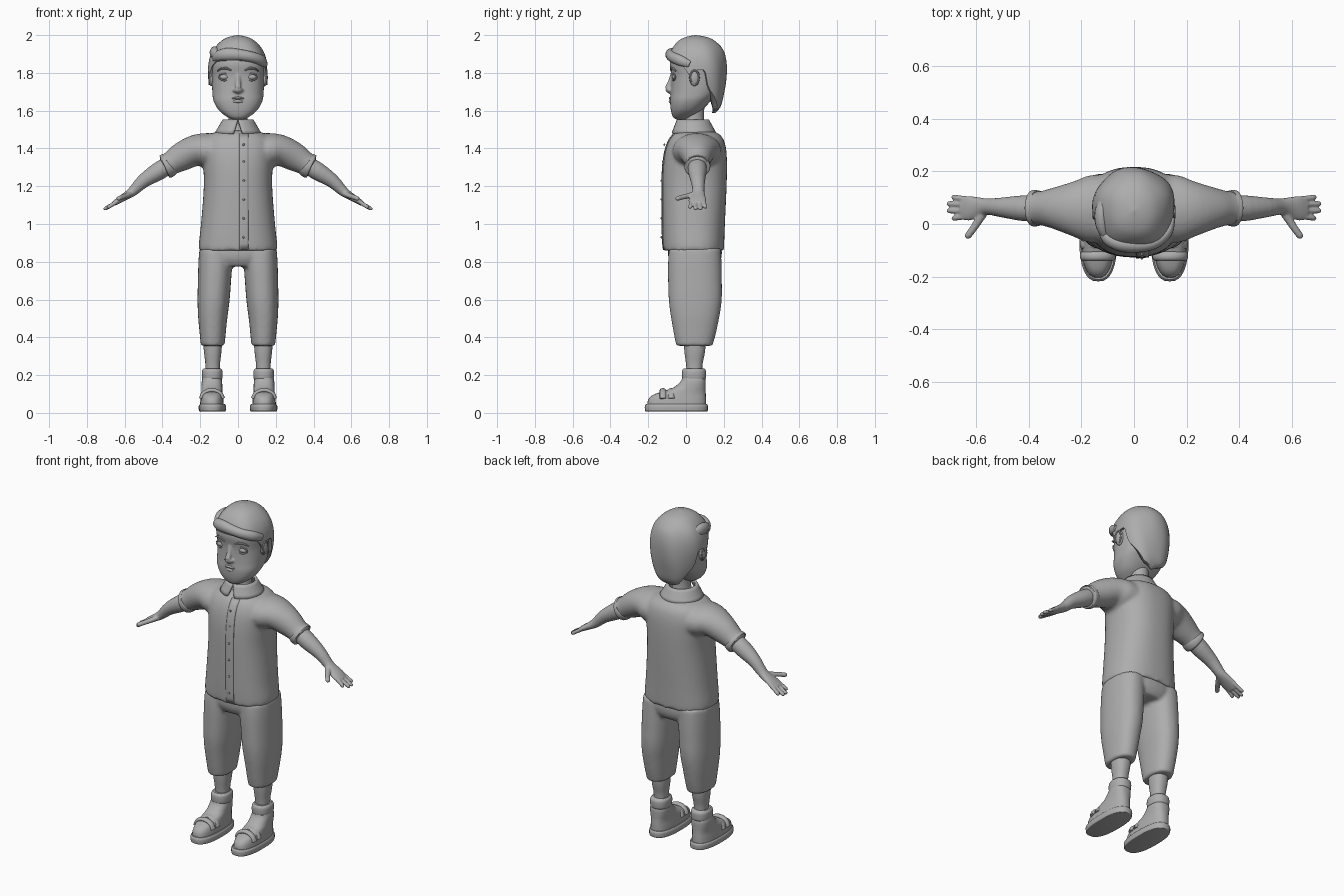
import bpy, math
from mathutils import Vector

grey = bpy.data.materials.new("grey")
grey.diffuse_color = (0.42, 0.42, 0.42, 1)


def finish(name, verts, faces, mirror=False, voxel=0, smooth=4, angle=40):
    me = bpy.data.meshes.new(name)
    me.from_pydata([tuple(v) for v in verts], [], faces)
    me.materials.append(grey)
    ob = bpy.data.objects.new(name, me)
    bpy.context.collection.objects.link(ob)
    bpy.ops.object.select_all(action='DESELECT')
    ob.select_set(True)
    bpy.context.view_layer.objects.active = ob
    bpy.ops.object.shade_smooth_by_angle(angle=math.radians(angle))
    if mirror:
        ob.modifiers.new("mirror", 'MIRROR').use_mirror_merge = False
    if voxel:
        m = ob.modifiers.new("blend", 'REMESH')
        m.mode, m.voxel_size, m.use_smooth_shade = 'VOXEL', voxel, True
        m = ob.modifiers.new("soften", 'SMOOTH')
        m.factor, m.iterations = 0.5, smooth
    return ob


def dense(rows, n=4):
    """Catmull-Rom resampling of a list of equal-length rows."""
    out = []
    for i in range(len(rows) - 1):
        a, b, c, d = rows[max(i - 1, 0)], rows[i], rows[i + 1], rows[min(i + 2, len(rows) - 1)]
        for k in range(n):
            t = k / n
            out.append([0.5 * (2 * q + (r - p) * t + (2 * p - 5 * q + 4 * r - s) * t * t
                               + (3 * q - p - 3 * r + s) * t ** 3) for p, q, r, s in zip(a, b, c, d)])
    return out + [list(rows[-1])]


def skin(rings):
    """Bridge equal rings and cap both ends."""
    n, v, f = len(rings[0]), [p for r in rings for p in r], []
    for i in range(len(rings) - 1):
        for j in range(n):
            k = (j + 1) % n
            f.append((i * n + j, i * n + k, i * n + n + k, i * n + n + j))
    return v, f + [tuple(reversed(range(n))), tuple(range(len(v) - n, len(v)))]


def point(row, a, cx=0, p=2.3):
    """Point at angle a (0 = front) on a level row: z, half width, front y, back y."""
    z, rx, yf, yb = row
    s, c = math.sin(a), math.cos(a)
    return Vector((cx + rx * math.copysign(abs(s) ** (2 / p), s),
                   (yf + yb) / 2 - (yb - yf) / 2 * math.copysign(abs(c) ** (2 / p), c), z))


def stack(rows, cx=0, p=2.3, n=32, steps=4):
    return skin([[point(r, 2 * math.pi * j / n, cx, p) for j in range(n)] for r in dense(rows, steps)])


def tube(rows, n=16, steps=3):
    """Tube through rows: x, y, z, side radius, height radius."""
    rows, rings = dense(rows, steps), []
    for i, r in enumerate(rows):
        t = Vector(rows[min(i + 1, len(rows) - 1)][:3]) - Vector(rows[max(i - 1, 0)][:3])
        u = t.cross(Vector((0, 0, 1))).normalized()
        v = u.cross(t).normalized()
        rings.append([Vector(r[:3]) + u * r[3] * math.cos(2 * math.pi * j / n)
                      + v * r[4] * math.sin(2 * math.pi * j / n) for j in range(n)])
    return skin(rings)


def ball(c, r, n=16):
    """Ellipsoid."""
    ang = [math.pi * (k + 0.02) / 10.04 for k in range(11)]
    return skin([[(c[0] + r[0] * math.sin(t) * math.sin(2 * math.pi * j / n),
                   c[1] - r[1] * math.sin(t) * math.cos(2 * math.pi * j / n),
                   c[2] - r[2] * math.cos(t)) for j in range(n)] for t in ang])


def join(*parts):
    v, f = [], []
    for pv, pf in parts:
        f += [tuple(i + len(v) for i in q) for q in pf]
        v += list(pv)
    return v, f


def mirrored(part):
    v, f = part
    return [(-p[0], p[1], p[2]) for p in v], [tuple(reversed(q)) for q in f]


# shirt: body and two sleeves blended together
body_rows = [(0.86, .208, -.12, .2), (0.9, .207, -.123, .202), (1.0, .196, -.126, .206),
             (1.2, .181, -.127, .215), (1.32, .185, -.122, .217), (1.4, .19, -.108, .212),
             (1.455, .17, -.085, .195), (1.485, .125, -.055, .16), (1.495, .06, -.02, .11)]
sleeve = tube([(.08, .06, 1.375, .13, .1), (.17, .057, 1.39, .128, .092), (.23, .058, 1.388, .105, .082),
               (.3, .06, 1.355, .08, .076), (.35, .06, 1.325, .066, .064), (.375, .06, 1.31, .064, .061),
               (.388, .06, 1.302, .067, .064)], 32)
shirt = finish("shirt", *join(stack(body_rows, p=2.4, n=48), sleeve, mirrored(sleeve)), voxel=.01, smooth=6)
cuff = [(.362, .06, 1.317, .062, .06), (.366, .06, 1.314, .068, .065),
        (.384, .06, 1.304, .069, .066), (.388, .06, 1.302, .063, .06)]
finish("sleeve_cuff", *tube(cuff, 32), mirror=True)

# button placket laid onto the shirt front, with buttons
gv = [(.008 + .012 * i, -.3, .866 + .0305 * k) for k in range(21) for i in range(5)]
gf = [(k * 5 + i, k * 5 + i + 1, k * 5 + i + 6, k * 5 + i + 5) for k in range(20) for i in range(4)]
placket = finish("placket", gv, gf)
m = placket.modifiers.new("drape", 'SHRINKWRAP')
m.target, m.wrap_method, m.wrap_mode = shirt, 'PROJECT', 'ABOVE_SURFACE'
m.use_project_y, m.offset = True, .004
m = placket.modifiers.new("thickness", 'SOLIDIFY')
m.thickness, m.offset = .006, -1
finish("buttons", *join(*[ball((.03, -.13 + max(0, z - 1.25) * .09, z), (.006, .005, .006), 8)
                          for z in (.93, 1.03, 1.13, 1.23, 1.33, 1.42)]))

# collar: open band with a notch at the front
cv, cf, N = [], [], 40
for k in range(5):
    t = k / 4
    row = (1.478 + .072 * t, .118 - .043 * t, -.072 + .03 * t, .155 - .04 * t)
    gap = .2 * (1 - t) + .01
    cv += [point(row, gap + (2 * math.pi - 2 * gap) * j / N, 0, 2) for j in range(N + 1)]
cf = [(k * (N + 1) + j, k * (N + 1) + j + 1, (k + 1) * (N + 1) + j + 1, (k + 1) * (N + 1) + j)
      for k in range(4) for j in range(N)]
m = finish("collar", cv, cf).modifiers.new("thickness", 'SOLIDIFY')
m.thickness, m.offset = .014, 0

# trousers: hips and two legs blended together
leg = stack([(.355, .062, -.05, .14), (.37, .064, -.055, .145), (.45, .072, -.07, .165),
             (.58, .084, -.09, .188), (.7, .088, -.095, .19), (.8, .09, -.095, .188), (.87, .088, -.09, .185)], .134)
leg = ([p + Vector((-.012 * max(0, (p.z - .5) / .25), 0, 0)) for p in leg[0]], leg[1])
hips = stack([(.775, .16, -.07, .165), (.81, .185, -.09, .185), (.85, .192, -.096, .19), (.89, .185, -.09, .185)])
finish("trousers", *join(leg, mirrored(leg), hips), voxel=.01, smooth=5)

# lower legs, socks and shoes
finish("lower_leg", *stack([(.2, .038, .005, .085), (.26, .039, .0, .088),
                            (.32, .046, -.008, .1), (.38, .05, -.012, .105)], .134), mirror=True)
finish("sock_cuff", *stack([(.172, .046, -.012, .096), (.182, .053, -.02, .105), (.205, .055, -.022, .107),
                            (.225, .053, -.02, .105), (.236, .044, -.01, .094)], .136), mirror=True)
finish("shoe_upper", *stack([(.04, .063, -.205, .106), (.07, .061, -.2, .106), (.095, .058, -.175, .105),
                             (.115, .056, -.12, .104), (.135, .055, -.065, .104), (.165, .054, -.03, .104),
                             (.184, .05, -.02, .1)], .138, 2.5), mirror=True)
finish("shoe_sole", *stack([(.008, .066, -.212, .11), (.012, .071, -.217, .115), (.036, .072, -.218, .116),
                            (.046, .066, -.211, .11)], .136, 2.5), mirror=True)
for name, y in (("front_strap", -.122), ("back_strap", -.078)):
    finish(name, *tube([(.138 + .058 * math.sin(a), y, .072 + .048 * math.cos(a), .017, .011)
                        for a in (-1.5, -1, -.5, 0, .5, 1, 1.5)]), mirror=True)

# arms: forearm, palm, fingers and thumb blended together
arm = tube([(.35, .06, 1.322, .048, .046), (.42, .06, 1.28, .049, .048), (.5, .063, 1.228, .038, .037),
            (.555, .066, 1.175, .031, .027), (.59, .064, 1.15, .038, .021), (.63, .06, 1.126, .047, .017),
            (.657, .06, 1.108, .042, .013)], 24)
fingers = [tube([(.635, y0, 1.122, .011, .011), (.67, (y0 + y1) / 2, 1.1, .011, .011),
                 (x - .008, y1, z + .006, .0105, .01), (x, y1, z, .005, .005)], 12)
           for y0, y1, x, z in ((.095, .102, .693, 1.084), (.073, .077, .71, 1.076),
                                (.05, .051, .71, 1.076), (.028, .022, .692, 1.084))]
thumb = tube([(.565, .055, 1.162, .018, .016), (.59, .015, 1.15, .016, .014), (.613, -.02, 1.142, .014, .013),
              (.632, -.045, 1.135, .013, .012), (.638, -.053, 1.133, .007, .006)], 12)
finish("arm_and_hand", *join(arm, thumb, *fingers), mirror=True, voxel=.0045, smooth=2)

# head and neck
finish("neck", *stack([(1.46, .06, -.03, .11), (1.53, .052, -.015, .098), (1.58, .05, -.01, .095),
                       (1.64, .055, -.01, .1)], p=2))
head_rows = [(1.553, .025, -.05, .0), (1.565, .055, -.068, .025), (1.6, .1, -.08, .08), (1.65, .129, -.084, .13),
             (1.7, .136, -.08, .17), (1.78, .139, -.077, .185), (1.86, .14, -.085, .185), (1.93, .1, -.045, .15)]
nose = tube([(0, -.07, 1.795, .012, .012), (0, -.083, 1.75, .014, .014), (0, -.098, 1.718, .018, .014),
             (0, -.092, 1.702, .017, .01), (0, -.075, 1.697, .012, .008)], 12)
nostrils = [ball((s * .017, -.085, 1.708), (.012, .014, .01)) for s in (1, -1)]
finish("head", *join(stack(head_rows, p=2.4, n=48), nose, *nostrils), voxel=.006, smooth=4)

# face: eyes with lids, brows, lips
finish("eyeball", *ball((.072, -.06, 1.778), (.026, .014, .014)), mirror=True)
ring = [(.072 + .029 * math.cos(a), -.07 + .012 * abs(math.cos(a)), 1.778 + .018 * math.sin(a), .0045, .0045)
        for a in [2 * math.pi * k / 16 + .2 for k in range(17)]]
finish("eyelid", *tube(ring, 8, 2), mirror=True)
finish("brow", *tube([(.035, -.077, 1.812, .006, .004), (.06, -.079, 1.824, .007, .006),
                      (.09, -.069, 1.822, .007, .005), (.108, -.055, 1.81, .005, .003)], 8), mirror=True)
for name, z, w, h in (("upper_lip", 1.667, .04, .0065), ("lower_lip", 1.65, .034, .008)):
    finish(name, *tube([(x * w, -.083 + .007 * x * x, z - .004 * x * x, .008 * (1.1 - x * x), h * (1.1 - x * x))
                        for x in (-1, -.6, -.25, 0, .25, .6, 1)], 10))

# ears
finish("ear", *ball((.14, .045, 1.775), (.018, .028, .045)), mirror=True)
rim = [(.152, .045 + .023 * math.cos(a), 1.775 + .038 * math.sin(a), .005, .005)
       for a in [math.radians(d) for d in range(-70, 221, 29)]]
finish("ear_rim", *tube(rim, 8), mirror=True)

# hair: shell whose lower edge follows the hairline, with combed waves on top
hair_rows = dense([(1.585, .075, .03, .155), (1.62, .105, .0, .185), (1.68, .135, -.05, .2), (1.75, .152, -.09, .211),
                   (1.82, .156, -.098, .214), (1.88, .148, -.096, .208), (1.93, .125, -.075, .19),
                   (1.97, .088, -.04, .152), (1.99, .05, .0, .11), (2.0, .004, .046, .054)], 6)
line = [(0, 1.865), (45, 1.865), (62, 1.84), (74, 1.8), (80, 1.745), (85, 1.75), (88, 1.815),
        (104, 1.815), (110, 1.72), (125, 1.67), (140, 1.61), (180, 1.587)]


def lookup(table, x):
    for a, b in zip(table, table[1:]):
        if x <= b[0]:
            t = max(0, (x - a[0]) / (b[0] - a[0]))
            return [p + (q - p) * t for p, q in zip(a, b)]
    return list(table[-1])


rings, N, K = [], 96, 26
for k in range(-1, K + 1):
    ring = []
    for j in range(N):
        a = 2 * math.pi * j / N
        zb = lookup(line, math.degrees(min(a, 2 * math.pi - a)))[1]
        row = lookup(hair_rows, zb + (2 - zb) * math.sin(max(k, 0) / K * math.pi / 2))
        wave = 1 + .022 * math.sin(5 * a + 9 * row[0]) * min(1, (2 - row[0]) / .08)
        p = point(row, a, 0, 2.2)
        c = Vector((0, .055, p.z))
        ring.append(c + (p - c) * (wave if k >= 0 else .8))
    rings.append(ring)
finish("hair", *skin(rings), angle=60)

# swept fringe and side tuft
finish("fringe", *tube([(-.125, .0, 1.87, .015, .02), (-.1, -.05, 1.89, .026, .03), (-.05, -.075, 1.898, .03, .034),
                        (.02, -.08, 1.893, .028, .03), (.08, -.068, 1.882, .025, .028),
                        (.125, -.03, 1.865, .022, .028), (.145, .02, 1.845, .012, .018)], 16, 4), angle=60)
finish("side_tuft", *tube([(-.11, -.045, 1.89, .015, .02), (-.122, .0, 1.905, .025, .03),
                           (-.12, .06, 1.905, .026, .034), (-.09, .13, 1.89, .015, .02)], 16, 4), angle=60)
